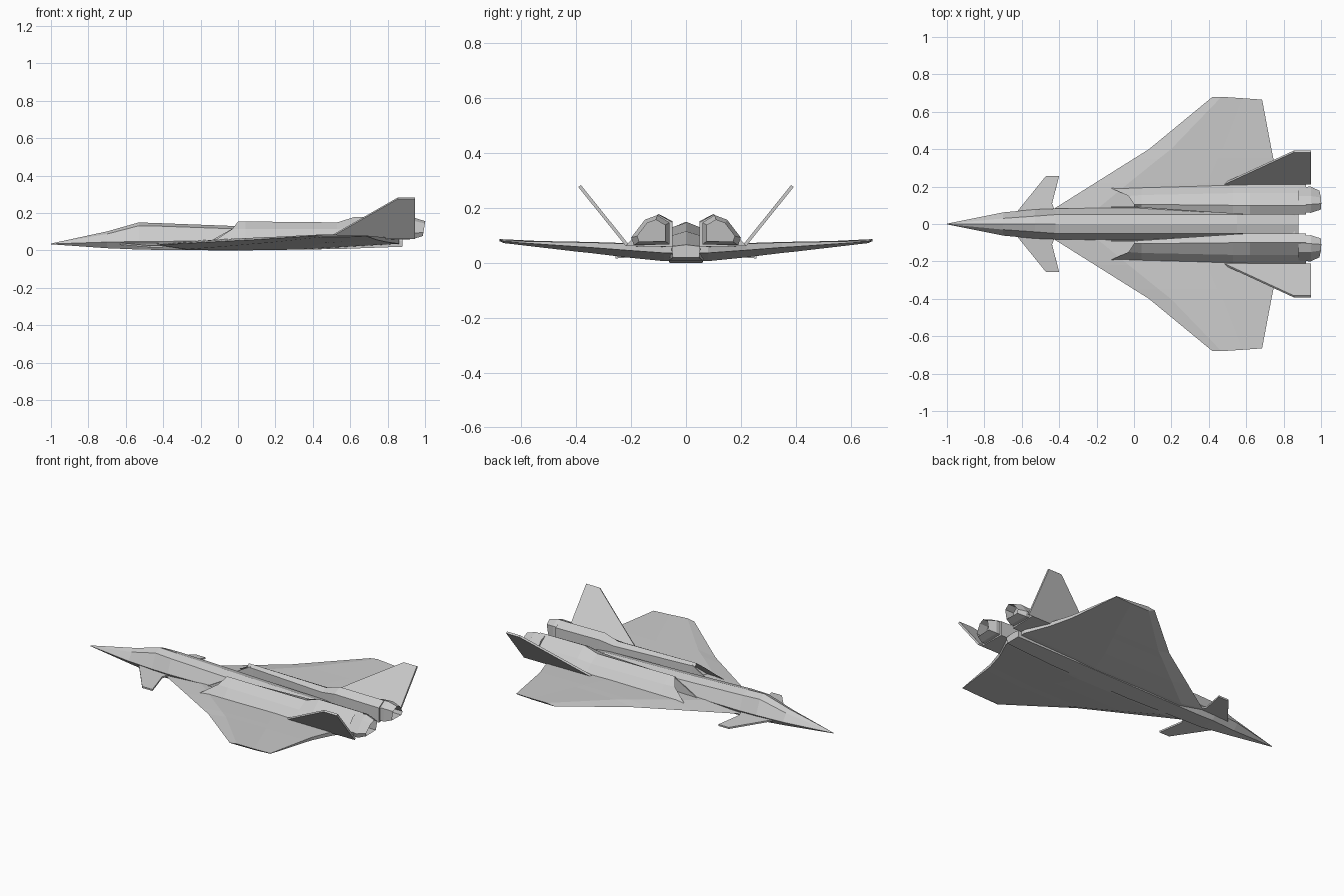
import bpy, bmesh
from mathutils import Vector

if "Cube" in bpy.data.objects:
    bpy.data.objects.remove(bpy.data.objects["Cube"])


def finish(name, bm, mirror=True):
    bmesh.ops.remove_doubles(bm, verts=bm.verts, dist=0.0005)
    bmesh.ops.recalc_face_normals(bm, faces=bm.faces)
    me = bpy.data.meshes.new(name)
    bm.to_mesh(me)
    bm.free()
    ob = bpy.data.objects.new(name, me)
    bpy.context.collection.objects.link(ob)
    if mirror:
        m = ob.modifiers.new("mirror", 'MIRROR')
        m.use_axis = (False, True, False)
    return ob


def loft(rings, start=True, end=True):
    """Skin a row of equal-length rings; returns bmesh and end caps."""
    bm = bmesh.new()
    vs = [[bm.verts.new(p) for p in r] for r in rings]
    n = len(rings[0])
    for a, b in zip(vs, vs[1:]):
        for i in range(n):
            j = (i + 1) % n
            bm.faces.new((a[i], a[j], b[j], b[i]))
    first = bm.faces.new(vs[0]) if start else None
    last = bm.faces.new(vs[-1][::-1]) if end else None
    return bm, first, last


def recess(bm, face, thickness, shift):
    """Hollow out an end cap along x."""
    bmesh.ops.inset_region(bm, faces=[face], thickness=thickness)
    r = bmesh.ops.extrude_discrete_faces(bm, faces=[face])
    bmesh.ops.translate(bm, verts=r['faces'][0].verts, vec=(shift, 0, 0))


def plate(name, outline, thickness):
    """Thin closed sheet, thickened both ways along its normal."""
    pts = [Vector(p) for p in outline]
    nrm = (pts[1] - pts[0]).cross(pts[2] - pts[0]).normalized() * thickness / 2
    bm, _, _ = loft([[p - nrm for p in pts], [p + nrm for p in pts]])
    return finish(name, bm)


# Fuselage: x, chine y/z, shoulder y/z, crest z, belly y/z
stations = [
    (-1.0, .002, .035, .001, .036, .037, .001, .033),
    (-.70, .062, .045, .030, .088, .102, .030, .012),
    (-.53, .078, .048, .042, .132, .150, .050, .005),
    (-.42, .082, .048, .050, .130, .146, .050, .003),
    (0.00, .088, .055, .052, .115, .130, .060, .000),
    (0.55, .060, .060, .050, .100, .115, .060, .008),
    (0.88, .052, .050, .050, .060, .066, .048, .020)]
rings = []
for x, cy, cz, sy, sz, tz, by, bz in stations:
    rings.append([(x, 0, tz), (x, sy, sz), (x, cy, cz), (x, by, bz),
                  (x, -by, bz), (x, -cy, cz), (x, -sy, sz)])
bm, _, _ = loft(rings)
finish("fuselage", bm, mirror=False)

# Delta wings: y, leading x/z, trailing x, upper z, lower z
spans = [
    (.00, -.44, .030, .86, .066, .005),
    (.08, -.43, .030, .86, .066, .006),
    (.22, -.207, .042, .79, .072, .020),
    (.35, .00, .053, .745, .076, .036),
    (.40, .08, .057, .735, .077, .041),
    (.665, .42, .079, .685, .082, .072)]
rings = []
for y, lx, lz, tx, uz, bz in spans:
    c = tx - lx
    tip = .015 if y > .6 else 0
    rings.append([(lx, y + tip, lz), (lx + .18 * c, y + tip, (lz + uz) / 2 + .006),
                  (lx + .6 * c, y + tip / 2, uz), (tx, y, uz - .002),
                  (tx, y, (uz + bz) / 2), (lx + .6 * c, y, bz),
                  (lx + .12 * c, y, bz)])
bm, _, _ = loft(rings, start=False)
finish("wing", bm)

# Engine nacelles with raked, hollow intakes
rings = [
    [(-.03, .09, .045), (0, .09, .140), (0, .105, .155), (-.03, .15, .115), (-.13, .195, .050)],
    [(.04, .088, .045), (.04, .088, .140), (.04, .105, .155), (.04, .155, .115), (.04, .20, .055)],
    [(.53, .055, .055), (.53, .055, .138), (.53, .10, .150), (.53, .165, .115), (.53, .218, .060)],
    [(.62, .05, .055), (.62, .05, .152), (.62, .10, .178), (.62, .165, .122), (.62, .22, .060)],
    [(.92, .05, .058), (.92, .05, .148), (.92, .10, .176), (.92, .165, .122), (.92, .22, .062)]]
bm, front, _ = loft(rings)
recess(bm, front, .008, .10)
finish("nacelle", bm)

# Intake splitter plates
plate("intake_splitter", [(-.14, .09, .055), (.02, .09, .055), (.02, .09, .145)], .006)

# Faceted exhaust nozzles
shape = [(-.06, -.045), (-.06, .035), (-.015, .062), (.03, .045), (.08, -.02), (.07, -.048)]
rings = [[(x + lean * dz, .12 + dy * s, .112 + dz * s) for dy, dz in shape]
         for x, s, lean in ((.88, .95, 0), (.945, 1.0, 0), (.994, .72, .12))]
bm, _, back = loft(rings)
recess(bm, back, .008, -.06)
finish("exhaust_nozzle", bm)

# Canted tail fins
plate("tail_fin", [(.48, .215, .065), (.945, .215, .065), (.945, .388, .28),
                   (.855, .388, .28)], .012)

# Canards
plate("canard", [(-.63, .06, .036), (-.47, .257, .021), (-.40, .257, .021),
                 (-.438, .11, .032), (-.42, .06, .036)], .010)
